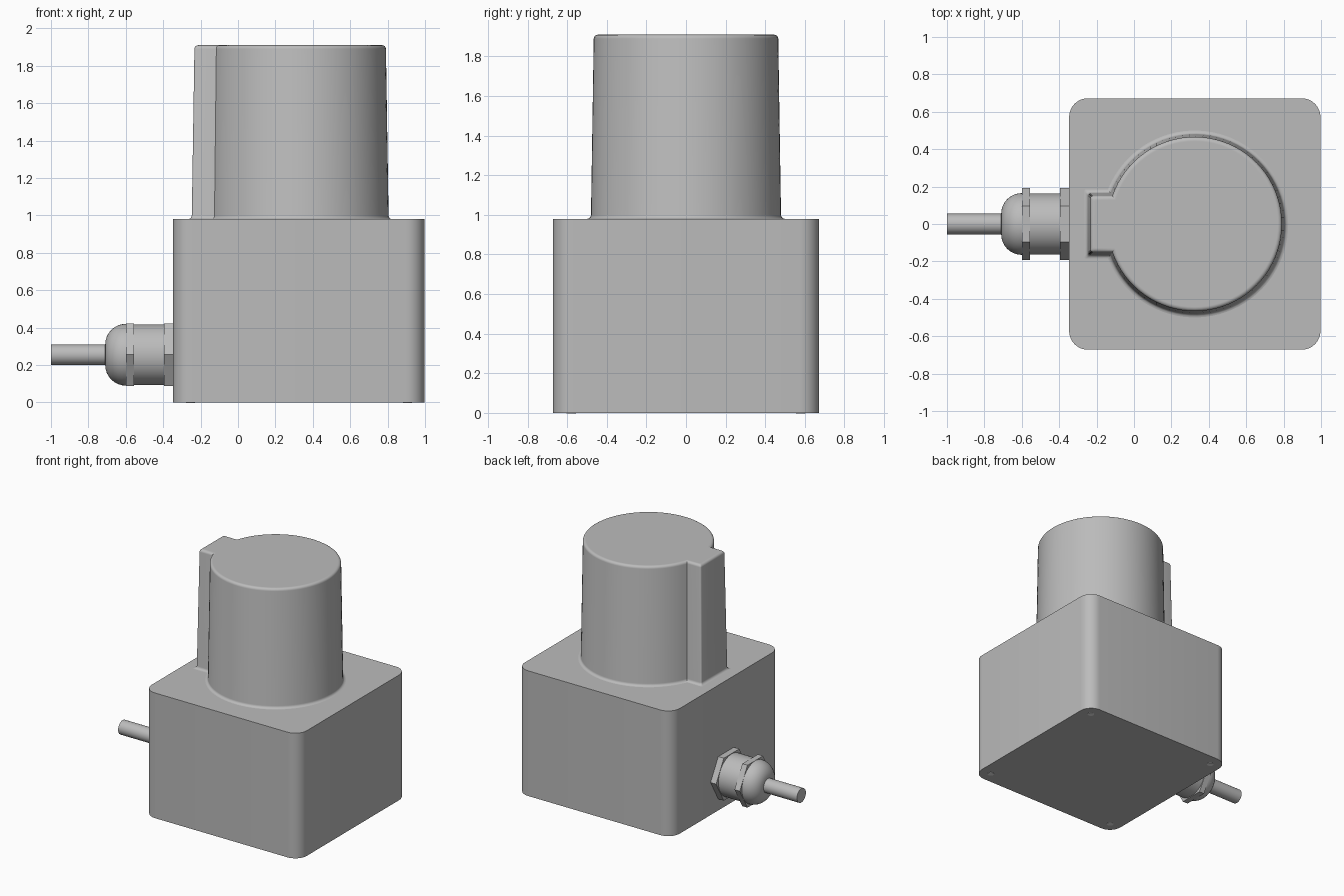
import bpy, bmesh
from math import sin, cos, pi, radians, asin, sqrt
from mathutils import Matrix, Vector

if "Cube" in bpy.data.objects:
    bpy.data.objects.remove(bpy.data.objects["Cube"])


def material(name, rgb):
    m = bpy.data.materials.new(name)
    m.use_nodes = True
    m.diffuse_color = (*rgb, 1)
    m.node_tree.nodes["Principled BSDF"].inputs["Base Color"].default_value = (*rgb, 1)
    return m


GREY = material("housing grey", (0.5, 0.5, 0.5))
LIGHT = material("screw light grey", (0.8, 0.8, 0.8))


def finish(bm, name, mat, angle=30):
    bmesh.ops.recalc_face_normals(bm, faces=bm.faces)
    mesh = bpy.data.meshes.new(name)
    bm.to_mesh(mesh)
    bm.free()
    ob = bpy.data.objects.new(name, mesh)
    bpy.context.collection.objects.link(ob)
    mesh.materials.append(mat)
    bpy.ops.object.select_all(action="DESELECT")
    ob.select_set(True)
    bpy.context.view_layer.objects.active = ob
    bpy.ops.object.shade_smooth_by_angle(angle=radians(angle))
    return ob


def loft(name, rings, mat, angle=30):
    """Skin a list of equal-length point rings and cap both ends."""
    bm = bmesh.new()
    loops = [[bm.verts.new(p) for p in ring] for ring in rings]
    n = len(loops[0])
    for a, b in zip(loops, loops[1:]):
        for i in range(n):
            j = (i + 1) % n
            bm.faces.new((a[i], a[j], b[j], b[i]))
    bm.faces.new(loops[0])
    bm.faces.new(loops[-1])
    return finish(bm, name, mat, angle)


def arc(cx, cy, r, start, end, steps):
    return [(cx + r * cos(radians(start + (end - start) * i / steps)),
             cy + r * sin(radians(start + (end - start) * i / steps)))
            for i in range(steps + 1)]


def turned(name, profile, mat, sides=48, z=0.255, angle=30):
    """Revolve (x, radius) pairs about a horizontal axis along x."""
    return loft(name, [[(x, r * cos(2 * pi * i / sides), z + r * sin(2 * pi * i / sides))
                        for i in range(sides)] for x, r in profile], mat, angle)


# Box housing with rounded upright corners
CX, HALF, ROUND = 0.325, 0.672, 0.1
inner = HALF - ROUND
outline = []
for sx, sy, start in ((1, 1, 0), (-1, 1, 90), (-1, -1, 180), (1, -1, 270)):
    outline += arc(CX + sx * inner, sy * inner, ROUND, start, start + 90, 8)
loft("base_housing", [[(x, y, z) for x, y in outline] for z in (0, 0.98)], GREY)


# Tapered round tower with a rectangular rib on one side
def tower_outline(grow):
    r, w, left, c = 0.48 + grow, 0.165 + grow, -0.247 - grow, 0.012
    join = 180 - math_deg(asin(w / r))
    pts = arc(CX, 0, r, -join, join, 72)
    pts += arc(left + c, w - c, c, 90, 180, 4)
    pts += arc(left + c, c - w, c, 180, 270, 4)
    return pts


def math_deg(a):
    return a * 180 / pi


levels = [(0.975, 0.02), (0.98, 0.02)]
levels += [(0.98 + 0.02 * (1 - cos(t)), 0.02 * (1 - sin(t)))
           for t in (pi / 8, pi / 4, 3 * pi / 8, pi / 2)]
levels += [(1.89, -0.014)]
levels += [(1.89 + 0.02 * sin(t), -0.014 - 0.02 * (1 - cos(t)))
           for t in (pi / 8, pi / 4, 3 * pi / 8, pi / 2)]
levels += [(1.91, -0.038)]
loft("tower", [[(x, y, z) for x, y in tower_outline(g)] for z, g in levels], GREY)

# Cable gland: body, domed cap and two hexagonal nuts
turned("gland_body", [(-0.56, 0.163), (-0.34, 0.163)], GREY)
dome = [(-0.60 - 0.11 * cos(t * pi / 16), 0.055 + 0.11 * sin(t * pi / 16)) for t in range(9)]
turned("gland_dome", dome + [(-0.56, 0.165)], GREY)
for name, x0, x1 in (("gland_cap_nut", -0.6, -0.555), ("gland_wall_nut", -0.395, -0.345)):
    turned(name, [(x0, 0.192), (x1, 0.192)], GREY, sides=6)

# Cable
turned("cable", [(-1, 0.055), (-0.69, 0.055)], GREY, sides=32)

# Four screw spots under the base
for sx in (-1, 1):
    for sy in (-1, 1):
        spot = arc(CX + sx * 0.58, sy * 0.58, 0.024, 0, 345, 23)
        side = ("left" if sx > 0 else "right") + ("_back" if sy > 0 else "_front")
        loft("screw_" + side, [[(x, y, z) for x, y in spot] for z in (-0.002, 0.004)], LIGHT)
